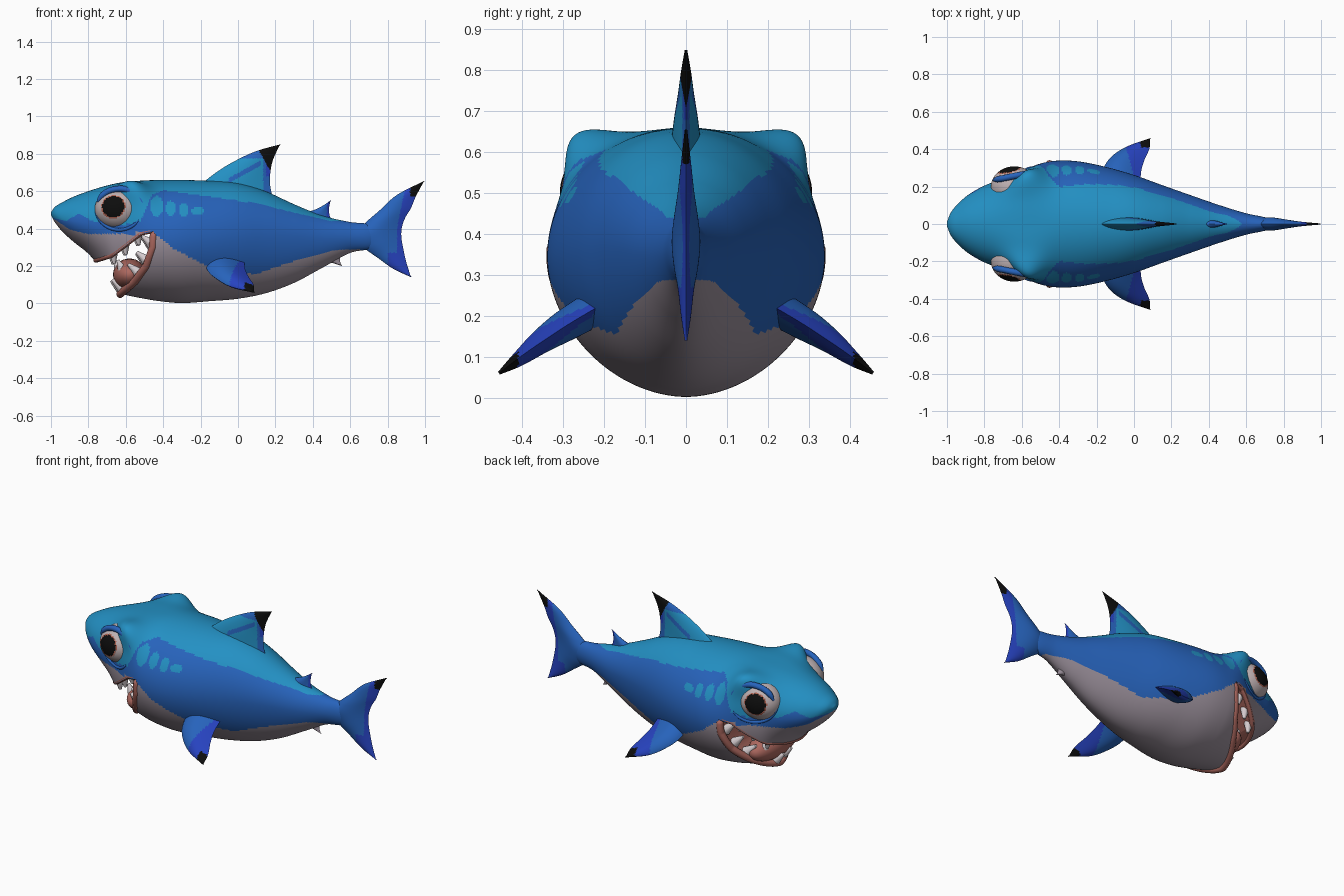
import bpy, bmesh, math
from mathutils import Vector

if "Cube" in bpy.data.objects:
    bpy.data.objects.remove(bpy.data.objects["Cube"])

# ---- materials
COLS = [("teal_back", (0.017, 0.28, 0.55)), ("blue_side", (0.02, 0.125, 0.50)),
        ("deep_blue_fin", (0.02, 0.055, 0.52)), ("grey_belly", (0.33, 0.28, 0.33)),
        ("black", (0.004, 0.004, 0.004)), ("mouth_pink", (0.42, 0.14, 0.115)),
        ("tooth_white", (0.68, 0.62, 0.64)), ("eye_white", (0.52, 0.44, 0.45)),
        ("iris_red", (0.42, 0.12, 0.08))]
TEAL, BLUE, DEEP, GREY, BLACK, PINK, TOOTH, EYE, IRIS = range(9)
MATS = []
for n, c in COLS:
    m = bpy.data.materials.new(n)
    m.diffuse_color = (*c, 1)
    m.use_nodes = True
    m.node_tree.nodes["Principled BSDF"].inputs["Base Color"].default_value = m.diffuse_color
    MATS.append(m)


# ---- helpers
def spline(xs, ys, x):
    """Smooth curve through points."""
    n = len(xs)
    i = 0
    while i < n - 2 and x > xs[i + 1]:
        i += 1
    slope = lambda k: (ys[min(k + 1, n - 1)] - ys[max(k - 1, 0)]) / (xs[min(k + 1, n - 1)] - xs[max(k - 1, 0)])
    h = xs[i + 1] - xs[i]
    t = min(max((x - xs[i]) / h, 0), 1)
    return ((2*t**3 - 3*t*t + 1) * ys[i] + (t**3 - 2*t*t + t) * h * slope(i)
            + (3*t*t - 2*t**3) * ys[i + 1] + (t**3 - t*t) * h * slope(i + 1))


def linear(pts, x):
    for a, b in zip(pts, pts[1:]):
        if x <= b[0]:
            t = max(0, (x - a[0]) / (b[0] - a[0]))
            return a[1] + (b[1] - a[1]) * t
    return pts[-1][1]


def finish(name, bm, rule):
    bmesh.ops.recalc_face_normals(bm, faces=bm.faces[:])
    for f in bm.faces:
        f.material_index = rule(f.calc_center_median()) if callable(rule) else rule
        f.smooth = True
    me = bpy.data.meshes.new(name)
    bm.to_mesh(me)
    bm.free()
    ob = bpy.data.objects.new(name, me)
    bpy.context.collection.objects.link(ob)
    for m in MATS:
        me.materials.append(m)
    return ob


def loft(name, rings, rule):
    bm = bmesh.new()
    vs = [[bm.verts.new(p) for p in r] for r in rings]
    k = len(vs[0])
    for a, b in zip(vs, vs[1:]):
        for j in range(k):
            bm.faces.new((a[j], a[(j + 1) % k], b[(j + 1) % k], b[j]))
    bm.faces.new(vs[0])
    bm.faces.new(vs[-1])
    return finish(name, bm, rule)


def fin(name, lead, trail, thick, normal, rule, steps=36, chord=20):
    ks = list(range(len(lead)))
    normal = Vector(normal)
    rings = []
    for s in range(steps + 1):
        u = s / steps * ks[-1]
        a = Vector([spline(ks, [p[c] for p in lead], u) for c in range(3)])
        b = Vector([spline(ks, [p[c] for p in trail], u) for c in range(3)])
        if (b - a).length < 0.004:
            b = a + Vector((0.004, 0, 0))
        th = max(spline(ks, thick, u), 0.002)
        ring = []
        for j in range(2 * chord):
            t = j / chord if j <= chord else 2 - j / chord
            d = th * math.sin(math.pi * t ** 0.75) * (1 if j <= chord else -1)
            ring.append(a.lerp(b, t) + normal * d)
        rings.append(ring)
    return loft(name, rings, rule)


def ball(name, loc, size, rule, seg=64):
    bm = bmesh.new()
    bmesh.ops.create_uvsphere(bm, u_segments=seg, v_segments=seg // 2, radius=1)
    for v in bm.verts:
        v.co = Vector([v.co[i] * size[i] + loc[i] for i in range(3)])
    return finish(name, bm, rule)


def tube(name, pts, radius, mat):
    rings = []
    for i, p in enumerate(pts):
        d = (pts[min(i + 1, len(pts) - 1)] - pts[max(i - 1, 0)]).normalized()
        e = min(1, 0.35 + 0.2 * min(i, len(pts) - 1 - i))
        side = Vector((1, 0, 0.3)) - d * d.dot(Vector((1, 0, 0.3)))
        side = side.normalized() if side.length > 0.05 else d.orthogonal().normalized()
        up = d.cross(side)
        rings.append([p + (side * math.cos(a) + up * math.sin(a)) * radius * e
                      for a in [k * math.tau / 12 for k in range(12)]])
    return loft(name, rings, mat)


# ---- body: x, top, bottom, half width, height of widest point
ST = [(-1, .487, .472, .012, .48), (-.98, .515, .435, .06, .475), (-.94, .54, .385, .11, .455),
      (-.88, .57, .33, .16, .44), (-.8, .60, .265, .205, .43), (-.72, .625, .17, .235, .42),
      (-.66, .64, .065, .255, .39), (-.6, .65, .045, .283, .37), (-.5, .657, .025, .323, .355),
      (-.42, .66, .012, .338, .345), (-.3, .66, .002, .335, .345), (-.15, .655, .012, .305, .35),
      (0, .643, .025, .262, .36), (.15, .598, .055, .208, .365), (.3, .53, .11, .155, .36),
      (.45, .47, .19, .103, .35), (.6, .435, .27, .057, .355), (.7, .425, .29, .036, .36),
      (.78, .40, .32, .012, .36)]
SX = [s[0] for s in ST]
N_LOW = 1.9


def section(x):
    top, bot, w, zc = [spline(SX, [s[k] for s in ST], x) for k in range(1, 5)]
    return top, bot, w, zc, 2 + .9 * math.exp(-((x + .6) / .12) ** 2)


def half_width(x, z):
    top, bot, w, zc, n = section(x)
    h, n = (top - zc, n) if z > zc else (zc - bot, N_LOW)
    return w * max(0, 1 - abs((z - zc) / h) ** n) ** (1 / n)


BELLY = [(-1, .462), (-.9, .395), (-.8, .37), (-.45, .375), (-.34, .29), (-.15, .19), (.09, .155),
         (.28, .22), (.52, .285), (.65, .29), (.8, .2)]
BACK = [(-1, .46), (-.92, .44), (-.85, .48), (-.78, .44), (-.7, .42), (-.6, .42), (-.52, .44),
        (-.46, .58), (-.4, .605), (.1, .535), (.3, .485), (.5, .44), (.6, .44), (.8, .5)]
GILLS = [(-.435, .52, .034, .055), (-.36, .507, .026, .042), (-.29, .5, .025, .034), (-.215, .495, .034, .022)]


def body_rule(p):
    if p.z < linear(BELLY, p.x):
        return GREY
    if p.z > linear(BACK, p.x):
        return TEAL
    if any(((p.x - a) / c) ** 2 + ((p.z - b) / d) ** 2 < 1 for a, b, c, d in GILLS):
        return TEAL
    return BLUE


rings = []
for i in range(241):
    x = -1 + 1.78 * (i / 240) ** 1.15
    top, bot, w, zc, n = section(x)
    ring = []
    for j in range(176):
        a = j * math.tau / 176
        c, s = math.cos(a), math.sin(a)
        e, h = (n, top - zc) if s > 0 else (N_LOW, zc - bot)
        # raised brow over each eye
        lift = .2 * math.exp(-((x + .575) / (.105 if x < -.575 else .095)) ** 2)
        lift *= math.exp(-((math.asin(s) - .82) / .3) ** 2)
        ring.append((x, math.copysign(abs(c) ** (2 / e), c) * w * (1 + lift),
                     zc + math.copysign(abs(s) ** (2 / e), s) * h * (1 + lift)))
    rings.append(ring)
body = loft("body", rings, body_rule)

# ---- open mouth, cut as a wedge
LOW = [(-.45, .385), (-.455, .30), (-.49, .20), (-.55, .12), (-.63, .05), (-.70, 0)]
UPP = [(-.45, .385), (-.52, .37), (-.6, .31), (-.68, .25), (-.76, .225), (-.82, .19)]
poly = LOW + [(-.72, -.1), (-1, -.1), (-1, .1)] + UPP[:0:-1]
cutter = loft("mouth_cutter", [[(x, y, z) for x, z in poly] for y in (-.6, .6)], PINK)
cutter.hide_render = True
mod = body.modifiers.new("mouth", 'BOOLEAN')
mod.operation, mod.object, mod.solver = 'DIFFERENCE', cutter, 'EXACT'
bpy.context.view_layer.objects.active = body
bpy.ops.object.modifier_apply(modifier="mouth")
bpy.data.objects.remove(cutter)


# ---- lips and teeth follow the rim of the cut
def rim(line, inset, lift):
    side = []
    for a, b in zip(line, line[1:]):
        for k in range(14):
            x, z = a[0] + (b[0] - a[0]) * k / 14, a[1] + (b[1] - a[1]) * k / 14
            y = half_width(x, z)
            if y > 0.015 and z > section(x)[1]:
                side.append(Vector((x, max(y - inset, .008), z + lift)))
    return side + [Vector((p.x, -p.y, p.z)) for p in reversed(side)]


def tooth(name, p, d, r, h):
    bm = bmesh.new()
    bmesh.ops.create_cone(bm, cap_ends=True, segments=10, radius1=r, radius2=r * .25, depth=h)
    q = Vector(d).to_track_quat('Z', 'Y')
    for v in bm.verts:
        v.co = p + q @ (v.co + Vector((0, 0, h * .4)))
    finish(name, bm, TOOTH)


for label, line, d, r, lift in (("upper", UPP, (.1, 0, -1), .014, .006), ("lower", LOW, (-.75, 0, .65), .021, 0)):
    path = rim(line, .014, lift)
    tube(label + "_lip", path, r, PINK)
    total = sum((b - a).length for a, b in zip(path, path[1:]))
    run, nxt, gap = 0, .10, (total - .2) / 9
    for a, b in zip(path, path[1:]):
        run += (b - a).length
        if run >= nxt:
            nxt += gap
            if label == "upper" and b.x < -.71:
                continue
            tooth(label + "_tooth", Vector((b.x, b.y * .86, b.z + .02)), d, .032, .08)
# tongue with a front row of lower teeth
ball("tongue", (-.58, 0, .155), (.088, .2, .085), PINK, 32)
for y in (-.13, -.045, .045, .13):
    tooth("front_tooth", Vector((-.635 + 1.2 * y * y, y, .175)), (-.45, 0, .9), .03, .07)

# ---- eyes and eyelids on both sides
for s in (-1, 1):
    c = Vector((-.64, s * .195, .503))
    look = Vector((-.26, s * .95, .15)).normalized()

    def eye_rule(p):
        a = math.degrees((p - c).angle(look))
        return BLACK if a < 31 else IRIS if a < 34.5 else EYE
    ball("eye", c, (.126, .113, .11), eye_rule, 96)
    arc = []
    for k in range(31):
        a = math.radians(-30 + 190 * k / 30)
        x, z = -.632 + .126 * math.cos(a), .505 + .108 * math.sin(a)
        arc.append(Vector((x, s * (.258 + .025 * math.cos(a)), z)))
    tube("eyelid", arc, .017, BLUE)
    low = []
    for k in range(25):
        a = math.radians(165 + 165 * k / 24)
        x, z = -.635 + .122 * math.cos(a), .505 + .112 * math.sin(a)
        low.append(Vector((x, s * (half_width(x, z) - .002), z)))
    tube("lower_eyelid", low, .009, BLUE)

# ---- side fins
    fin("side_fin",
        [(-.18, s * .17, .25), (-.165, s * .29, .18), (-.12, s * .36, .135), (-.04, s * .413, .09), (.085, s * .457, .06)],
        [(.035, s * .15, .26), (.037, s * .27, .19), (.055, s * .34, .145), (.083, s * .405, .10), (.085, s * .457, .06)],
        [.046, .04, .03, .018, .004], (0, s * .56, .83),
        lambda p: BLACK if abs(p.y) > .41 and p.x > .035 else DEEP if p.x > -.02 + .3 * (.33 - abs(p.y)) else BLUE)


# ---- fins on the centre line
def flat(pts):
    return [(x, 0, z) for x, z in pts]


def back_fin_rule(p):
    if p.x + .55 * p.z > .562:
        return BLACK
    if p.x > .135 or p.z > .775:
        return DEEP if p.x > .15 and p.z > .68 else BLUE
    if abs(p.z - .70 - .55 * (p.x - .03)) < .014 and -.05 < p.x < .12:
        return BLUE
    return TEAL


fin("back_fin", flat([(-.22, .62), (-.11, .705), (-.01, .765), (.10, .815), (.225, .85)]),
    flat([(.19, .55), (.172, .63), (.173, .70), (.188, .77), (.225, .85)]),
    [.04, .03, .02, .012, .003], (0, 1, 0), back_fin_rule, 60, 40)
fin("small_back_fin", flat([(.29, .485), (.38, .492), (.44, .515), (.495, .55)]),
    flat([(.51, .43), (.49, .47), (.487, .51), (.495, .55)]), [.025, .018, .01, .002], (0, 1, 0),
    lambda p: DEEP if p.x > .475 else BLUE)
fin("under_fin", flat([(.40, .25), (.47, .225), (.51, .215), (.555, .2)]),
    flat([(.57, .29), (.55, .26), (.545, .23), (.555, .2)]), [.022, .016, .01, .002], (0, 1, 0), GREY)
fin("tail_fin",
    flat([(.925, .14), (.83, .185), (.745, .245), (.67, .30), (.63, .36), (.67, .42), (.76, .50), (.85, .58), (.995, .655)]),
    flat([(.925, .14), (.90, .22), (.882, .30), (.873, .36), (.877, .41), (.895, .46), (.925, .51), (.95, .57), (.995, .655)]),
    [.003, .012, .02, .03, .035, .03, .02, .012, .003], (0, 1, 0),
    lambda p: BLACK if p.x > .92 and p.z > .572 else
    DEEP if p.x > .85 + .2 * max(0, p.z - .4) or (p.z < .27 and p.x > .80) else BLUE, 80, 40)

# ---- smooth shading with sharp edges kept
bpy.ops.object.select_all(action='SELECT')
bpy.ops.object.shade_smooth_by_angle(angle=math.radians(45))
